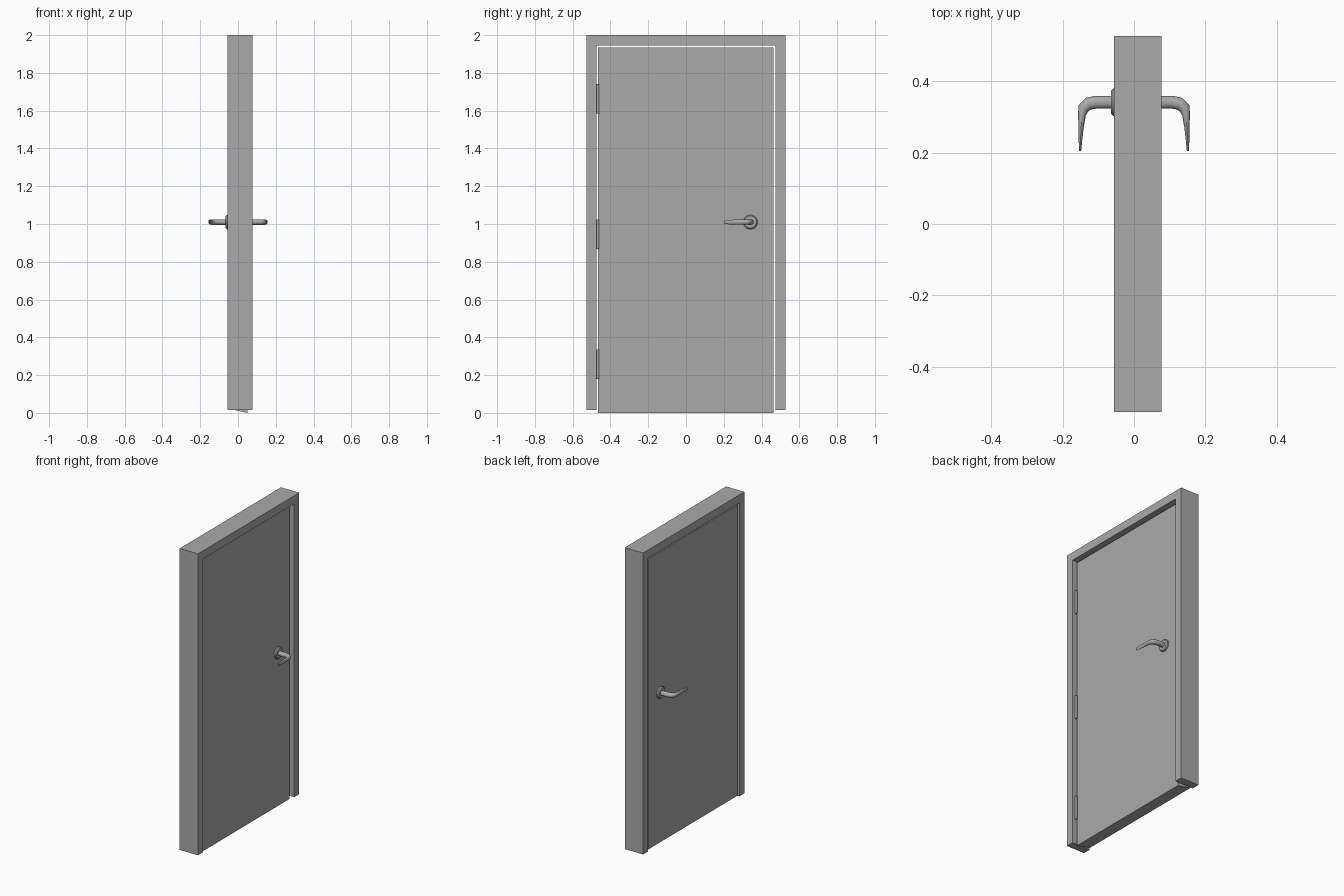
import bpy
import bmesh
from math import pi, cos, sin
from mathutils import Vector, Matrix

if "Cube" in bpy.data.objects:
    bpy.data.objects.remove(bpy.data.objects["Cube"])


def material(name, value):
    m = bpy.data.materials.new(name)
    m.use_nodes = True
    color = (value, value, value, 1)
    m.diffuse_color = color
    m.node_tree.nodes["Principled BSDF"].inputs["Base Color"].default_value = color
    return m


GREY = material("painted_grey", 0.4)


def finish(name, bm, smooth=False):
    bmesh.ops.recalc_face_normals(bm, faces=bm.faces)
    mesh = bpy.data.meshes.new(name)
    bm.to_mesh(mesh)
    bm.free()
    obj = bpy.data.objects.new(name, mesh)
    bpy.context.collection.objects.link(obj)
    mesh.materials.append(GREY)
    if smooth:
        bpy.ops.object.select_all(action="DESELECT")
        obj.select_set(True)
        bpy.context.view_layer.objects.active = obj
        bpy.ops.object.shade_smooth_by_angle(angle=pi / 5)
    return obj


def prism(name, outline, x0, x1):
    """Extrude a (y, z) outline from x0 to x1."""
    bm = bmesh.new()
    face = bm.faces.new([bm.verts.new((x0, y, z)) for y, z in outline])
    grown = bmesh.ops.extrude_face_region(bm, geom=[face])["geom"]
    moved = [v for v in grown if isinstance(v, bmesh.types.BMVert)]
    bmesh.ops.translate(bm, verts=moved, vec=(x1 - x0, 0, 0))
    return finish(name, bm)


def cylinder(bm, r1, r2, depth, matrix, sides):
    bmesh.ops.create_cone(bm, cap_ends=True, segments=sides, radius1=r1,
                          radius2=r2, depth=depth, matrix=matrix)


# Frame: two jambs joined by a head, open at the floor
W, IN, FOOT, HEAD = 0.527, 0.475, 0.015, 1.946
prism("door_frame", [(-W, FOOT), (-W, 2), (W, 2), (W, FOOT),
                     (IN, FOOT), (IN, HEAD), (-IN, HEAD), (-IN, FOOT)], -0.056, 0.077)

# Door leaf with a slightly sloped bottom edge
door = prism("door_leaf", [(-0.466, 0.004), (-0.466, 1.934),
                           (0.463, 1.934), (0.463, 0.004)], -0.05, 0.05)
for v in door.data.vertices:
    if v.co.z < 0.1:
        v.co.z = 0 if v.co.x > 0 else 0.022

# Hinges in the gap on the hinge side
for label, z in (("lower", 0.257), ("middle", 0.945), ("upper", 1.663)):
    bm = bmesh.new()
    cylinder(bm, 0.007, 0.007, 0.156, Matrix.Translation((0.055, -0.467, z)), 12)
    bmesh.ops.create_cube(bm, size=1, matrix=Matrix.Translation((0.01, -0.4705, z))
                          @ Matrix.Diagonal((0.09, 0.008, 0.154, 1)))
    finish(label + "_hinge", bm, True)

# Lever handles: path of (x, y, half width, half height), swept as an ellipse
LEVER = [(0.05, 0.341, 0.018, 0.015), (0.108, 0.341, 0.018, 0.015),
         (0.127, 0.337, 0.018, 0.015), (0.141, 0.325, 0.016, 0.014),
         (0.146, 0.305, 0.011, 0.013), (0.148, 0.27, 0.007, 0.013),
         (0.150, 0.235, 0.005, 0.012), (0.151, 0.205, 0.003, 0.010)]
HEIGHT, SIDES = 1.01, 12
for label, side in (("left", 1), ("right", -1)):
    bm = bmesh.new()
    rings = []
    for i, (x, y, w, h) in enumerate(LEVER):
        a, b = LEVER[max(i - 1, 0)], LEVER[min(i + 1, len(LEVER) - 1)]
        along = Vector((b[0] - a[0], b[1] - a[1], 0)).normalized()
        across = Vector((-along.y, along.x, 0))
        ring = []
        for k in range(SIDES):
            t = 2 * pi * k / SIDES
            p = Vector((x, y, HEIGHT)) + across * w * cos(t)
            p.z += h * sin(t)
            ring.append(bm.verts.new((p.x * side, p.y, p.z)))
        rings.append(ring)
    for low, high in zip(rings, rings[1:]):
        for k in range(SIDES):
            n = (k + 1) % SIDES
            bm.faces.new((low[k], low[n], high[n], high[k]))
    bm.faces.new(rings[0])
    bm.faces.new(rings[-1])
    finish(label + "_lever_handle", bm, True)

    # Round plate behind the lever
    bm = bmesh.new()
    turn = Matrix.Rotation(side * pi / 2, 4, "Y")
    for r1, r2, x, depth in ((0.038, 0.038, 0.054, 0.01), (0.038, 0.032, 0.062, 0.006)):
        cylinder(bm, r1, r2, depth, Matrix.Translation((side * x, 0.341, HEIGHT)) @ turn, 24)
    finish(label + "_handle_plate", bm, True)
